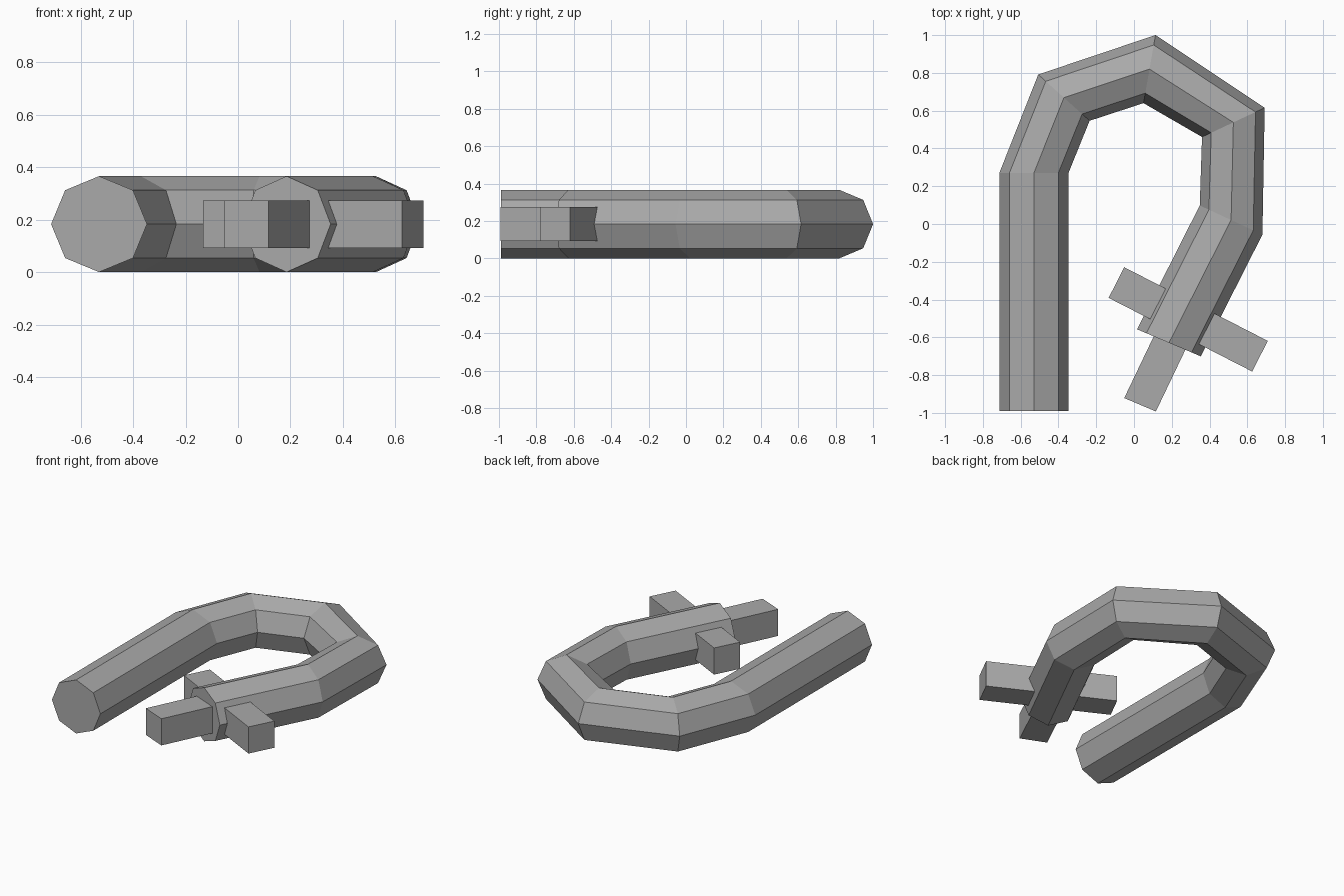
import bpy, bmesh, math
from mathutils import Vector

cube = bpy.data.objects.get("Cube")
if cube:
    bpy.data.objects.remove(cube)

RADIUS = 0.183      # tube radius, also the height of its centre line
BAR = 0.091         # half thickness of the square bars

grey = bpy.data.materials.new("plain_grey")
grey.use_nodes = True
colour = (0.4, 0.4, 0.4, 1)
grey.diffuse_color = colour
grey.node_tree.nodes["Principled BSDF"].inputs["Base Color"].default_value = colour


def loft(name, stations, sides, radius, phase=0.0):
    """Skin upright rings; each station is a centre and a sideways heading in degrees."""
    bm = bmesh.new()
    rings = []
    for x, y, heading in stations:
        centre = Vector((x, y, RADIUS))
        h = math.radians(heading)
        side = Vector((math.cos(h), math.sin(h), 0))
        ring = []
        for k in range(sides):
            a = phase + math.tau * k / sides
            offset = side * math.cos(a) + Vector((0, 0, math.sin(a)))
            ring.append(bm.verts.new(centre + offset * radius))
        rings.append(ring)
    for a, b in zip(rings, rings[1:]):
        for k in range(sides):
            n = (k + 1) % sides
            bm.faces.new((a[k], a[n], b[n], b[k]))
    bm.faces.new(rings[0])
    bm.faces.new(rings[-1])
    bmesh.ops.recalc_face_normals(bm, faces=bm.faces)
    mesh = bpy.data.meshes.new(name)
    bm.to_mesh(mesh)
    bm.free()
    mesh.materials.append(grey)
    obj = bpy.data.objects.new(name, mesh)
    bpy.context.collection.objects.link(obj)
    return obj


# Octagonal tube bent into a hook; the heading points to the inside of the bend
loft("hooked_tube", [
    (-0.53, -0.99, 0),
    (-0.53, 0.27, 0),
    (-0.371, 0.669, -42),
    (0.082, 0.82, -100),
    (0.526, 0.538, -155),
    (0.514, 0.021, -205),
    (0.185, -0.629, -203),
], 8, RADIUS)

# Square bar continuing out of the tube's short end
loft("end_bar", [(0.21, -0.585, -23), (0.032, -0.957, -23)],
     4, BAR * math.sqrt(2), math.pi / 4)

# Square bar crossing the tube near the short end
loft("cross_bar", [(-0.093, -0.31, -117), (0.667, -0.70, -117)],
     4, BAR * math.sqrt(2), math.pi / 4)
